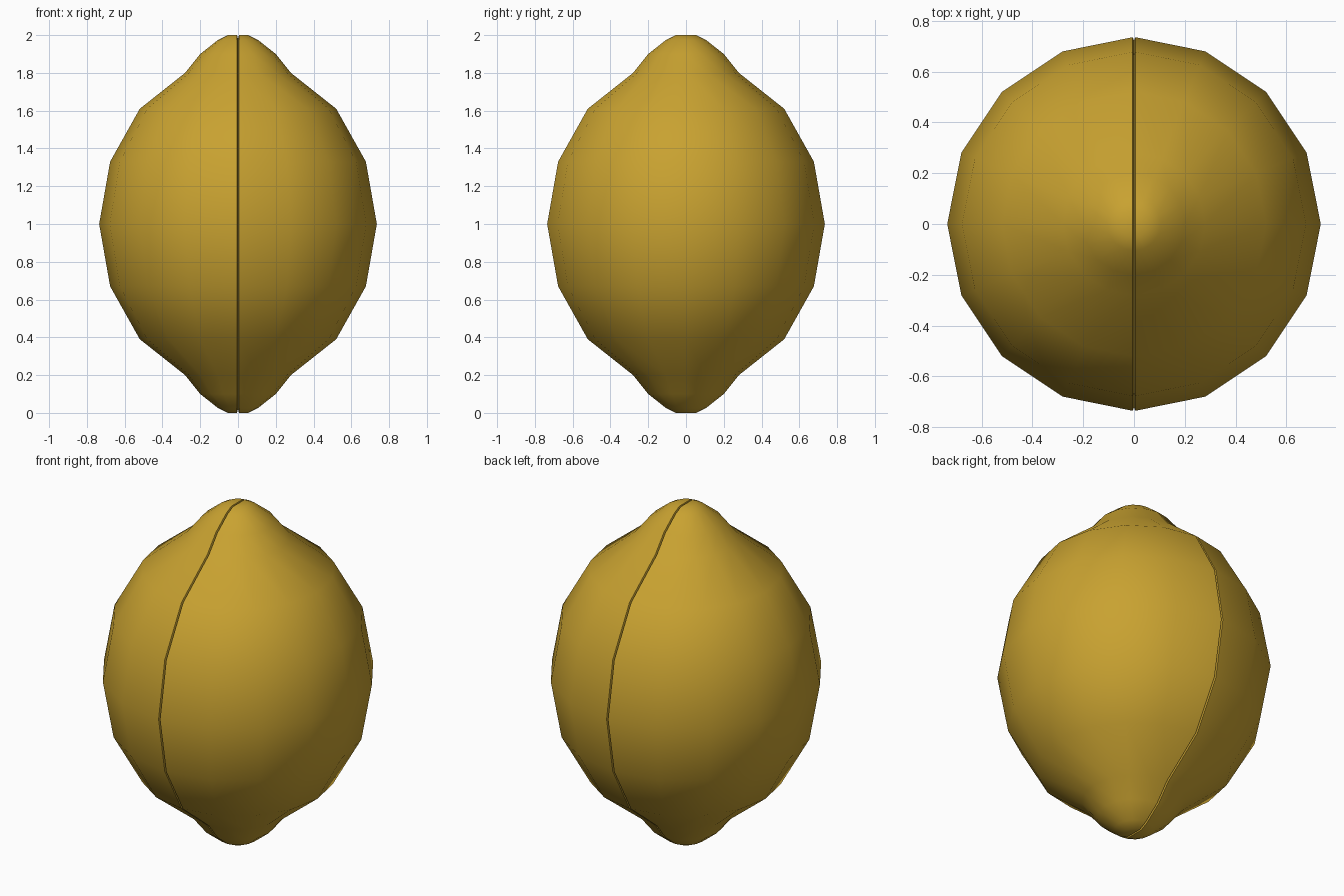
import bpy, bmesh
from math import sin, cos, pi, radians
from mathutils import Vector

if "Cube" in bpy.data.objects:
    bpy.data.objects.remove(bpy.data.objects["Cube"])

# Lemon silhouette: radius, height above the middle (upper half, mirrored below)
upper = [(0, 1.0), (0.055, 1.0), (0.105, 0.975), (0.20, 0.90), (0.28, 0.80),
         (0.52, 0.61), (0.677, 0.33), (0.735, 0)]
profile = upper + [(r, -z) for r, z in reversed(upper[:-1])]
GAP, SINK, STEPS = 0.005, 0.98, 8

# Right half of the skin, with a sunken seam along x = 0
bm = bmesh.new()
rings = []
for r, z in profile:
    ring = [Vector((max(GAP, r * cos(a)), r * sin(a), z))
            for a in [-pi / 2 + pi * i / STEPS for i in range(STEPS + 1)]]
    first, last = [Vector((0, p.y, p.z)) * SINK for p in (ring[0], ring[-1])]
    rings.append([bm.verts.new(p) for p in [first] + ring + [last]])
for hi, lo in zip(rings, rings[1:]):
    for i in range(len(hi) - 1):
        bm.faces.new((hi[i], lo[i], lo[i + 1], hi[i + 1]))
bmesh.ops.translate(bm, verts=bm.verts, vec=(0, 0, 1))
bmesh.ops.remove_doubles(bm, verts=bm.verts, dist=0.0005)

# Other half by mirroring
geom = bm.verts[:] + bm.edges[:] + bm.faces[:]
bmesh.ops.mirror(bm, geom=geom, axis='X', merge_dist=0.0005)
bmesh.ops.remove_doubles(bm, verts=bm.verts, dist=0.0005)
bmesh.ops.recalc_face_normals(bm, faces=bm.faces)
mesh = bpy.data.meshes.new("lemon")
bm.to_mesh(mesh)
bm.free()

# Lemon object, smooth with a crisp seam
lemon = bpy.data.objects.new("lemon", mesh)
bpy.context.collection.objects.link(lemon)
bpy.context.view_layer.objects.active = lemon
lemon.select_set(True)
bpy.ops.object.shade_smooth_by_angle(angle=radians(45))

# Yellow peel
peel = bpy.data.materials.new("peel")
peel.diffuse_color = (0.58, 0.36, 0.03, 1)
peel.use_nodes = True
peel.node_tree.nodes["Principled BSDF"].inputs["Base Color"].default_value = peel.diffuse_color
mesh.materials.append(peel)
